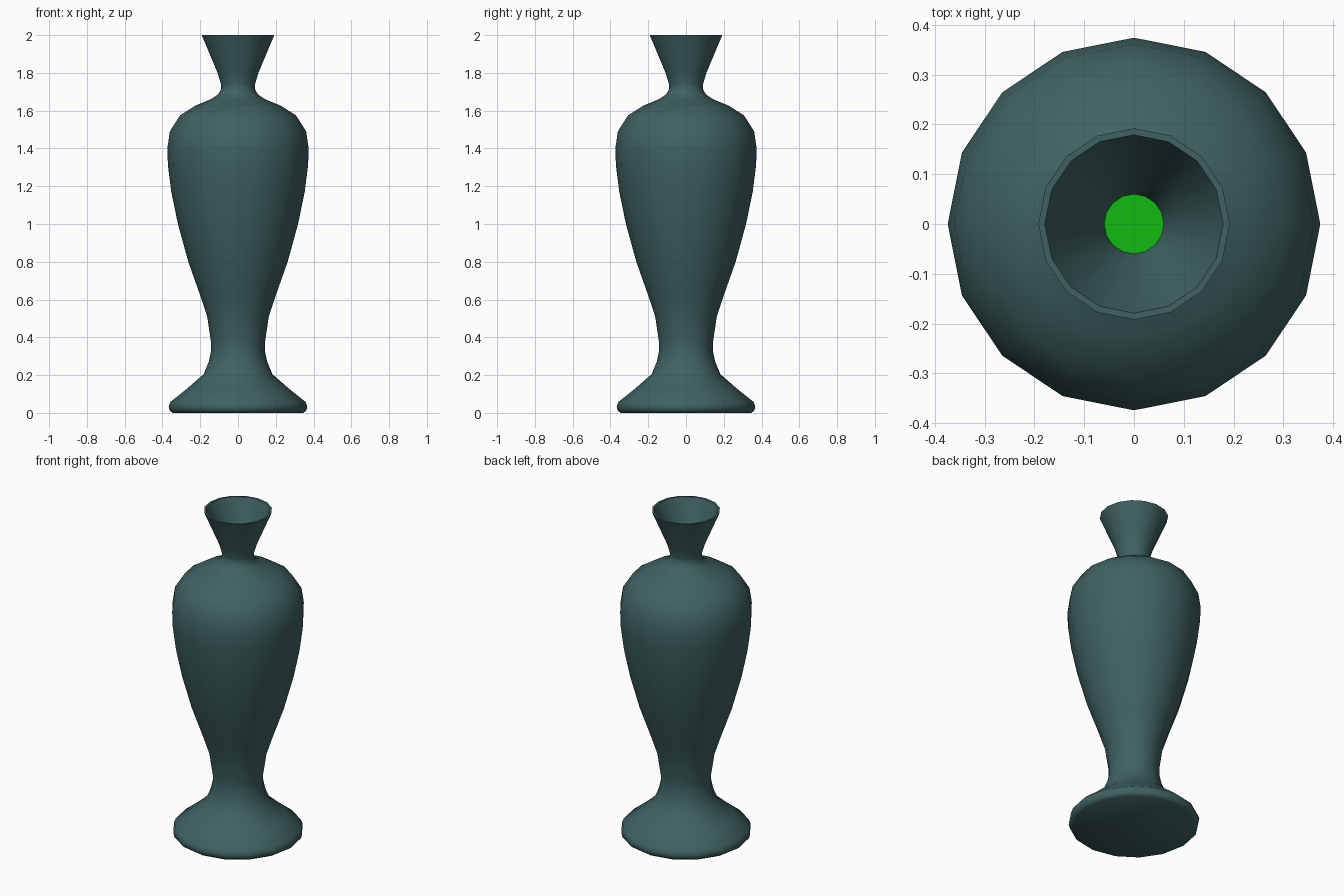
import bpy, bmesh
from math import sin, cos, pi, radians

if "Cube" in bpy.data.objects:
    bpy.data.objects.remove(bpy.data.objects["Cube"])

SIDES = 16


def material(name, color):
    m = bpy.data.materials.new(name)
    m.diffuse_color = (*color, 1)
    m.use_nodes = True
    m.node_tree.nodes["Principled BSDF"].inputs["Base Color"].default_value = m.diffuse_color
    return m


def ring(bm, r, z):
    return [bm.verts.new((r * cos(2 * pi * i / SIDES), r * sin(2 * pi * i / SIDES), z))
            for i in range(SIDES)]


def lathe(name, profile, mat, cap_start=False):
    bm = bmesh.new()
    rings = [ring(bm, r, z) for r, z in profile]
    for a, b in zip(rings, rings[1:]):
        for i in range(SIDES):
            j = (i + 1) % SIDES
            bm.faces.new((a[i], a[j], b[j], b[i]))
    if cap_start:
        bm.faces.new(rings[0][::-1])
    if len(rings) == 1:
        bm.faces.new(rings[0])
    me = bpy.data.meshes.new(name)
    bm.to_mesh(me)
    bm.free()
    me.materials.append(mat)
    ob = bpy.data.objects.new(name, me)
    bpy.context.collection.objects.link(ob)
    bpy.ops.object.select_all(action='DESELECT')
    ob.select_set(True)
    bpy.context.view_layer.objects.active = ob
    bpy.ops.object.shade_smooth_by_angle(angle=radians(50))
    return ob


glaze = material("teal_glaze", (0.05, 0.12, 0.12))
green = material("green", (0.005, 0.5, 0.005))

# Vase: foot, stem, belly, shoulder, flared neck, rim, then the inner funnel
profile = [
    (0.345, 0.0), (0.362, 0.012), (0.367, 0.035), (0.358, 0.058),
    (0.270, 0.128), (0.182, 0.205), (0.155, 0.27), (0.142, 0.33), (0.143, 0.375),
    (0.163, 0.51), (0.203, 0.63), (0.263, 0.80), (0.318, 1.0), (0.353, 1.17),
    (0.371, 1.31), (0.374, 1.40), (0.361, 1.49), (0.307, 1.575), (0.225, 1.627),
    (0.145, 1.660), (0.107, 1.685), (0.090, 1.712), (0.091, 1.742), (0.108, 1.80),
    (0.192, 2.0), (0.179, 2.0), (0.095, 1.80), (0.068, 1.742), (0.060, 1.715),
]
lathe("vase_body", profile, glaze, cap_start=True)

# Green disc closing the throat
lathe("throat_disc", [(0.060, 1.715)], green)
